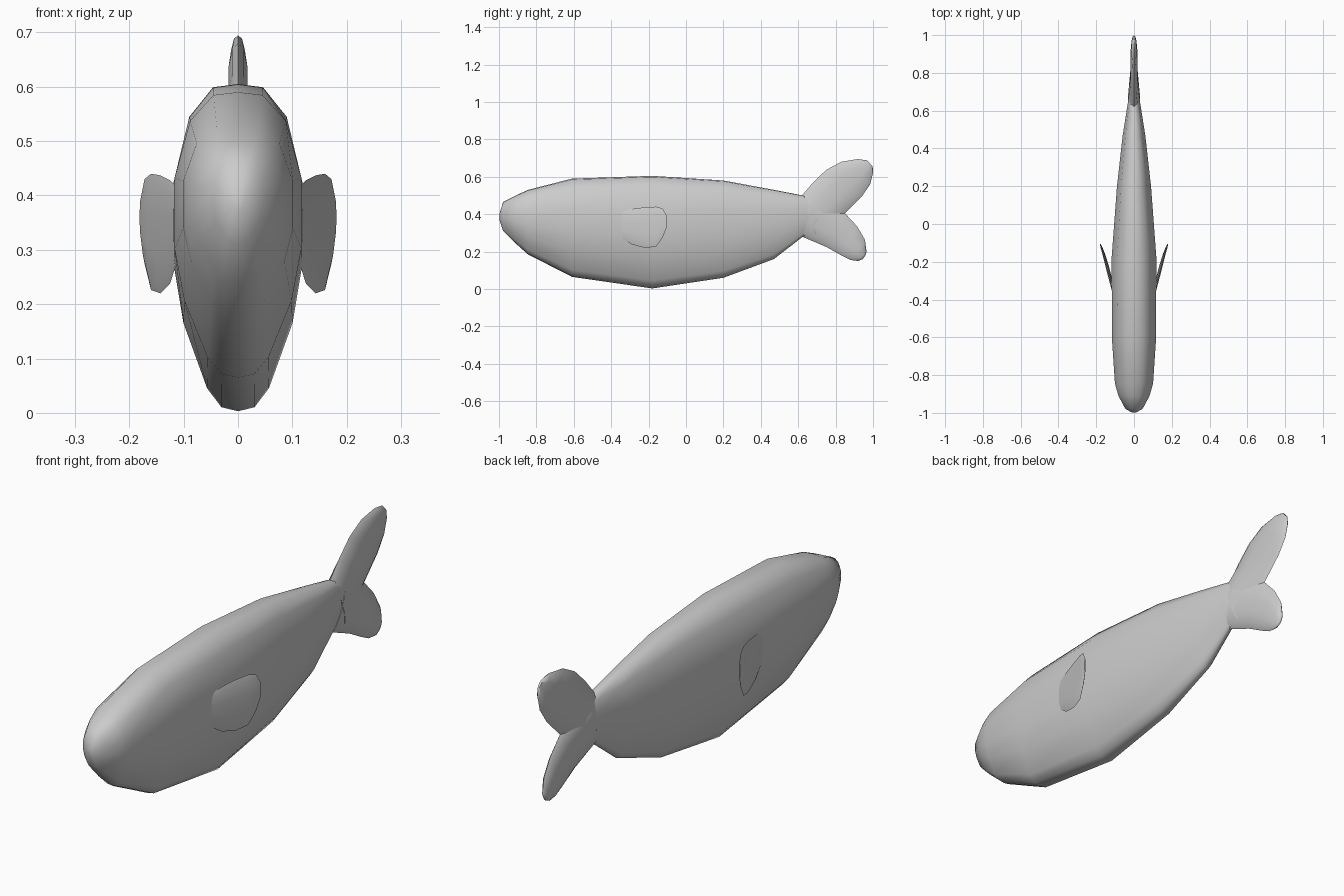
import bpy, bmesh, math
from mathutils import Vector

cube = bpy.data.objects.get("Cube")
if cube:
    bpy.data.objects.remove(cube, do_unlink=True)

GREY = (0.6, 0.6, 0.6, 1)
grey = bpy.data.materials.new("plain grey")
grey.use_nodes = True
grey.diffuse_color = GREY
grey.node_tree.nodes["Principled BSDF"].inputs["Base Color"].default_value = GREY


def loft(name, rings):
    """Skin a list of equal-length closed rings and cap both ends."""
    bm = bmesh.new()
    loops = [[bm.verts.new(p) for p in ring] for ring in rings]
    n = len(loops[0])
    for a, b in zip(loops, loops[1:]):
        for i in range(n):
            j = (i + 1) % n
            bm.faces.new((a[i], a[j], b[j], b[i]))
    bm.faces.new(loops[0])
    bm.faces.new(loops[-1])
    bmesh.ops.recalc_face_normals(bm, faces=bm.faces[:])
    mesh = bpy.data.meshes.new(name)
    bm.to_mesh(mesh)
    bm.free()
    ob = bpy.data.objects.new(name, mesh)
    bpy.context.collection.objects.link(ob)
    mesh.materials.append(grey)
    bpy.ops.object.select_all(action="DESELECT")
    ob.select_set(True)
    bpy.context.view_layer.objects.active = ob
    bpy.ops.object.shade_smooth_by_angle(angle=math.radians(65))
    return ob


def oval(a, b, side, n=10):
    """Flattened ring whose long axis runs from a to b, with half thickness side."""
    a, b, side = Vector(a), Vector(b), Vector(side)
    mid, half = (a + b) / 2, (a - b) / 2
    return [mid + half * math.cos(2 * math.pi * i / n) + side * math.sin(2 * math.pi * i / n)
            for i in range(n)]


# Body: one cross-section (width, height fractions) scaled along the length
half_section = [(0, 0), (0.25, 0.012), (0.47, 0.07), (0.83, 0.27), (0.98, 0.45),
                (0.98, 0.70), (0.74, 0.90), (0.38, 0.99), (0, 1)]
section = half_section + [(-w, h) for w, h in half_section[-2:0:-1]]
# y, bottom, top, half width
stations = [(-0.998, 0.37, 0.40, 0.012), (-0.978, 0.31, 0.465, 0.047),
            (-0.91, 0.243, 0.50, 0.084), (-0.845, 0.185, 0.53, 0.103),
            (-0.61, 0.065, 0.59, 0.119), (-0.18, 0.003, 0.605, 0.121),
            (0.20, 0.06, 0.58, 0.092), (0.47, 0.16, 0.53, 0.061),
            (0.625, 0.28, 0.50, 0.036), (0.72, 0.30, 0.47, 0.019)]
loft("body", [[(w * hw, y, lo + h * (hi - lo)) for w, h in section]
              for y, lo, hi, hw in stations])

# Tail lobes: leading edge (y, z), trailing edge (y, z), half thickness
upper = [((0.62, 0.50), (0.70, 0.27), 0.034), ((0.68, 0.57), (0.85, 0.405), 0.02),
         ((0.75, 0.637), (0.94, 0.495), 0.019), ((0.83, 0.68), (0.985, 0.56), 0.018),
         ((0.92, 0.695), (1.0, 0.62), 0.013), ((0.97, 0.687), (0.998, 0.655), 0.005)]
lower = [((0.62, 0.28), (0.70, 0.50), 0.034), ((0.75, 0.225), (0.85, 0.405), 0.02),
         ((0.83, 0.18), (0.915, 0.335), 0.019), ((0.88, 0.155), (0.957, 0.262), 0.016),
         ((0.92, 0.15), (0.965, 0.20), 0.010), ((0.945, 0.16), (0.96, 0.18), 0.004)]
for name, lobe in (("upper_tail_lobe", upper), ("lower_tail_lobe", lower)):
    loft(name, [oval((0, *a), (0, *b), (t, 0, 0)) for a, b, t in lobe])

# Side fins: y, distance out, bottom, top, half thickness
fin = [(-0.345, 0.113, 0.275, 0.415, 0.006), (-0.29, 0.125, 0.238, 0.428, 0.009),
       (-0.22, 0.143, 0.22, 0.437, 0.009), (-0.16, 0.160, 0.226, 0.44, 0.007),
       (-0.125, 0.172, 0.275, 0.43, 0.005), (-0.105, 0.179, 0.325, 0.395, 0.002)]
for name, s in (("left_fin", 1), ("right_fin", -1)):
    loft(name, [oval((s * x, y, hi), (s * x, y, lo), (s * t, -0.3 * t, 0))
                for y, x, lo, hi, t in fin])
